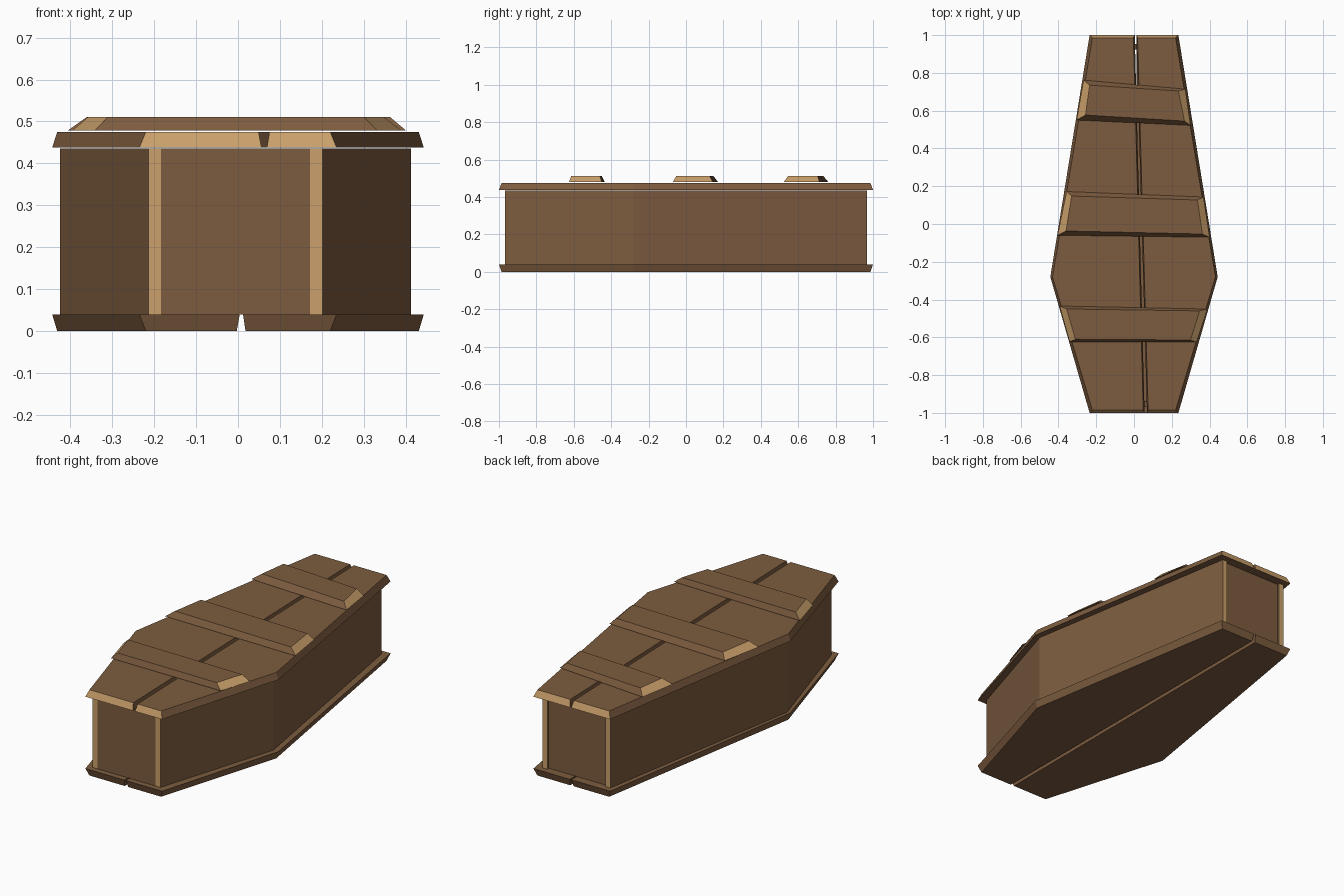
import bpy, bmesh

if "Cube" in bpy.data.objects:
    bpy.data.objects.remove(bpy.data.objects["Cube"])

def material(name, rgb):
    m = bpy.data.materials.new(name)
    m.diffuse_color = (*rgb, 1)
    m.use_nodes = True
    m.node_tree.nodes["Principled BSDF"].inputs["Base Color"].default_value = m.diffuse_color
    return m

BROWN = material("brown_wood", (0.205, 0.107, 0.05))
TAN = material("tan_end_grain", (0.597, 0.352, 0.147))

def board(name, lower, upper, z0, z1, is_tan=lambda n: False):
    """Board lofted between two outlines; end grain picked by face normal."""
    bm = bmesh.new()
    lo = [bm.verts.new((x, y, z0)) for x, y in lower]
    hi = [bm.verts.new((x, y, z1)) for x, y in upper]
    bm.faces.new(lo)
    bm.faces.new(hi)
    k = len(lo)
    for i in range(k):
        j = (i + 1) % k
        bm.faces.new((lo[i], lo[j], hi[j], hi[i]))
    bmesh.ops.recalc_face_normals(bm, faces=bm.faces)
    bm.normal_update()
    for f in bm.faces:
        f.material_index = int(is_tan(f.normal))
    me = bpy.data.meshes.new(name)
    bm.to_mesh(me)
    bm.free()
    me.materials.append(BROWN)
    me.materials.append(TAN)
    bpy.context.collection.objects.link(bpy.data.objects.new(name, me))

def half(side, end_x, end_y, wide_x, seam_back, seam_front):
    """Outline of one half of the six-sided plate, split at the seam."""
    return [(seam_back, end_y), (side * end_x, end_y), (side * wide_x, -0.28),
            (side * end_x, -end_y), (seam_front, -end_y)]

WIDE = (0.235, 1.0, 0.443)      # broad edge of a bevelled plate
NARROW = (0.22, 0.986, 0.431)   # bevelled edge
end_grain_y = lambda n: abs(n.y) > 0.7

for side, label in ((-1, "left"), (1, "right")):
    # base planks, straight seam, bevelled towards the floor
    tight, loose = (0.004, -0.003) if side < 0 else (0.012, 0.018)
    board(f"base_plank_{label}", half(side, *NARROW, loose, loose),
          half(side, *WIDE, tight, tight), 0, 0.04)
    # lid planks, slanted seam, bevelled towards the top
    low, top = ((0.004, 0.056), (-0.003, 0.049)) if side < 0 else ((0.012, 0.069), (0.019, 0.075))
    board(f"lid_planks_{label}", half(side, *WIDE, *low),
          half(side, *NARROW, *top), 0.438, 0.475, end_grain_y)

    # side walls, mitred at the widest point
    for end, part in ((-1, "foot"), (1, "head")):
        y = 0.968 * end
        wall = [(-0.006 + side * x, yy) for x, yy in
                ((0.208, y), (0.419, -0.28), (0.389, -0.28), (0.178, y))]
        board(f"side_wall_{part}_{label}", wall, wall, 0.04, 0.435, end_grain_y)

# end walls between the side walls
for name, y0, y1 in (("foot_wall", -0.968, -0.938), ("head_wall", 0.923, 0.953)):
    w = [0.178 + (0.968 - abs(y)) * 0.3 for y in (y0, y1)]
    if y0 > 0:
        w = [0.178 + (0.968 - y) * 0.169 for y in (y0, y1)]
    pts = [(-0.006 - w[0], y0), (-0.006 + w[0], y0), (-0.006 + w[1], y1), (-0.006 - w[1], y1)]
    board(name, pts, pts, 0.04, 0.435)

# cross straps on the lid: lower outline, upper outline
straps = {
    "head_strap": ([(-.267, .762), (.272, .714), (.299, .522), (-.304, .55)],
                   [(-.235, .735), (.235, .704), (.267, .545), (-.257, .577)]),
    "middle_strap": ([(-.357, .172), (.368, .143), (.400, -.07), (-.405, -.06)],
                     [(-.330, .148), (.336, .127), (.362, -.053), (-.36, -.037)]),
    "foot_strap": ([(-.394, -.434), (.389, -.45), (.331, -.626), (-.341, -.624)],
                   [(-.357, -.45), (.347, -.46), (.299, -.614), (-.31, -.61)]),
}
for name, (lower, upper) in straps.items():
    board(name, lower, upper, 0.479, 0.511, lambda n: abs(n.x) > 0.4)
